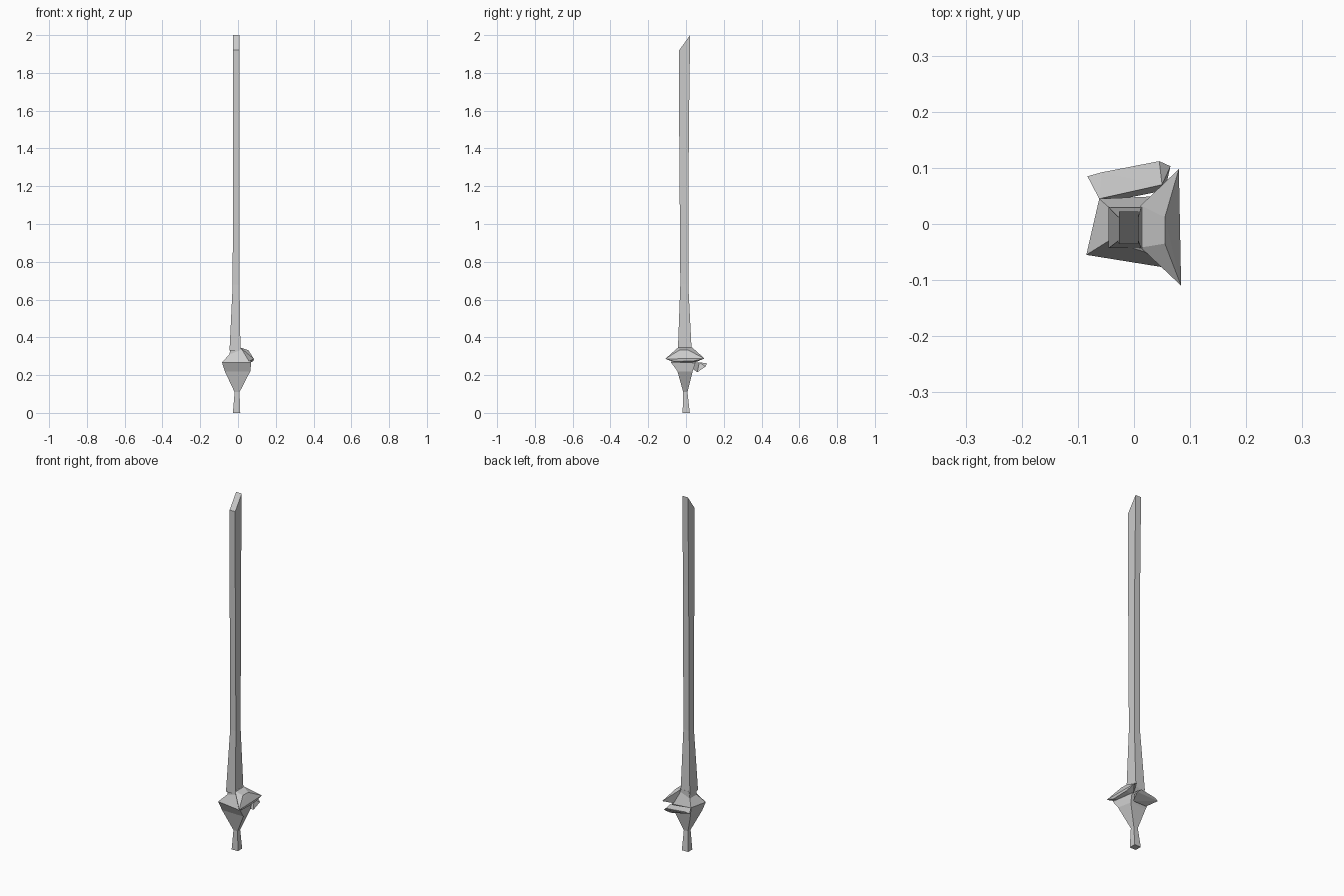
import bpy, bmesh


def finish(name, bm):
    bmesh.ops.recalc_face_normals(bm, faces=bm.faces[:])
    mesh = bpy.data.meshes.new(name)
    bm.to_mesh(mesh)
    bm.free()
    obj = bpy.data.objects.new(name, mesh)
    bpy.context.collection.objects.link(obj)
    return obj


def loft(name, rings):
    """Skin a stack of four-cornered rings and cap both ends."""
    bm = bmesh.new()
    loops = [[bm.verts.new(p) for p in ring] for ring in rings]
    for a, b in zip(loops, loops[1:]):
        for i in range(4):
            j = (i + 1) % 4
            bm.faces.new((a[i], a[j], b[j], b[i]))
    bm.faces.new(loops[0])
    bm.faces.new(loops[-1])
    return finish(name, bm)


def hull(name, points):
    bm = bmesh.new()
    verts = [bm.verts.new(p) for p in points]
    res = bmesh.ops.convex_hull(bm, input=verts)
    loose = [v for v in bm.verts if not v.link_faces]
    bmesh.ops.delete(bm, geom=loose, context='VERTS')
    return finish(name, bm)


def rect(x0, x1, y0, y1, z, z_back=None):
    zb = z if z_back is None else z_back
    return [(x0, y0, z), (x1, y0, z), (x1, y1, zb), (x0, y1, zb)]


# Long blade with a slanted tip
loft("blade", [
    rect(-0.045, 0.013, -0.043, 0.03, 0.33),
    rect(-0.028, 0.008, -0.03, 0.012, 0.68),
    rect(-0.027, 0.008, -0.036, 0.015, 1.5),
    rect(-0.027, 0.008, -0.036, 0.022, 1.92, 2.0),
])

# Handle flaring up into the front and left of the guard
loft("handle_and_guard", [
    rect(-0.027, 0.012, -0.018, 0.02, 0.0),
    rect(-0.018, 0.008, -0.015, 0.008, 0.11),
    [(-0.07, -0.043, 0.22), (0.065, -0.045, 0.22),
     (0.05, 0.035, 0.22), (-0.05, 0.03, 0.22)],
    [(-0.085, -0.055, 0.268), (0.07, -0.08, 0.268),
     (0.055, 0.05, 0.265), (-0.062, 0.045, 0.268)],
    [(-0.045, -0.03, 0.31), (0.02, -0.05, 0.335),
     (0.02, 0.03, 0.335), (-0.045, 0.03, 0.31)],
    rect(-0.04, 0.013, -0.04, 0.03, 0.348),
])

# Pointed flange on the right
hull("right_flange", [
    (0.012, -0.042, 0.346), (0.012, 0.033, 0.346),
    (0.055, -0.035, 0.332), (0.055, 0.012, 0.332),
    (0.08, 0.098, 0.288), (0.084, -0.11, 0.286),
    (0.08, 0.04, 0.275), (0.08, -0.06, 0.272),
    (0.03, -0.04, 0.26), (0.03, 0.03, 0.26),
])

# Thin tilted flange at the back
hull("back_flange", [
    (-0.062, 0.045, 0.268), (0.05, 0.07, 0.268),
    (-0.083, 0.085, 0.255), (-0.058, 0.092, 0.262),
    (0.045, 0.112, 0.262), (0.065, 0.103, 0.245),
    (0.055, 0.06, 0.215), (-0.045, 0.04, 0.23),
])
